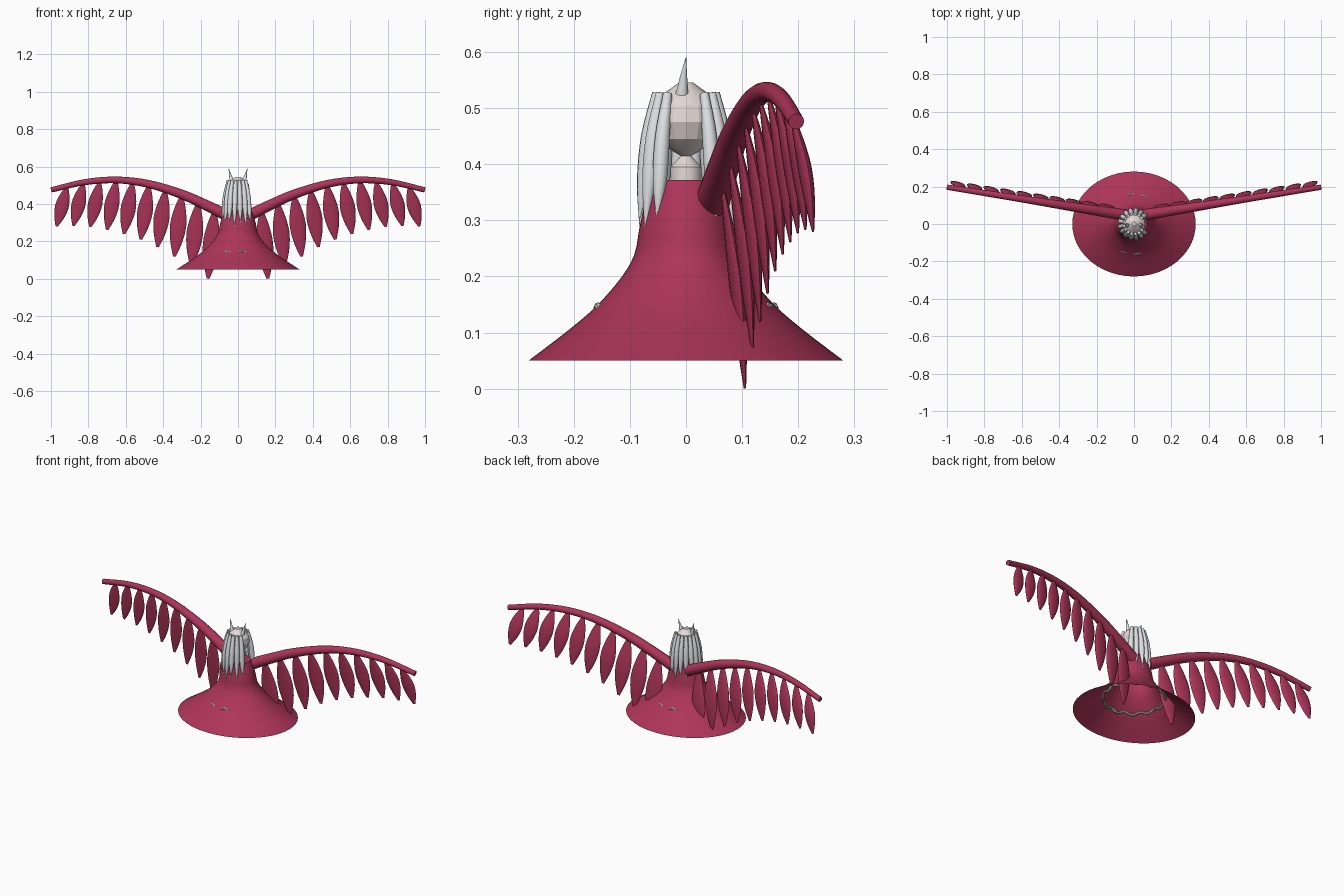
import bpy, bmesh, math
from mathutils import Vector

if "Cube" in bpy.data.objects:
    bpy.data.objects.remove(bpy.data.objects["Cube"])


def material(name, rgb):
    m = bpy.data.materials.new(name)
    m.diffuse_color = (*rgb, 1)
    m.use_nodes = True
    m.node_tree.nodes["Principled BSDF"].inputs["Base Color"].default_value = m.diffuse_color
    return m


CRIMSON = material("crimson", (0.42, 0.035, 0.105))
SKIN = material("skin", (0.78, 0.70, 0.68))
SILVER = material("silver", (0.75, 0.77, 0.79))
TRIM = material("trim", (0.5, 0.52, 0.52))


def finish(bm, name, mat, angle=40):
    bmesh.ops.recalc_face_normals(bm, faces=bm.faces)
    me = bpy.data.meshes.new(name)
    bm.to_mesh(me)
    bm.free()
    me.materials.append(mat)
    ob = bpy.data.objects.new(name, me)
    bpy.context.collection.objects.link(ob)
    bpy.ops.object.select_all(action='DESELECT')
    bpy.context.view_layer.objects.active = ob
    ob.select_set(True)
    bpy.ops.object.shade_smooth_by_angle(angle=math.radians(angle))
    return ob


def bridge(bm, rings):
    for a, b in zip(rings, rings[1:]):
        n = len(a)
        for i in range(n):
            j = (i + 1) % n
            bm.faces.new((a[i], a[j], b[j], b[i]))


def smooth_path(pts, steps):
    # Catmull-Rom resampling of (x, y, z, half width, half thickness)
    p = [Vector(q) for q in pts]
    p = [2 * p[0] - p[1]] + p + [2 * p[-1] - p[-2]]
    out = []
    for k in range(1, len(p) - 2):
        a, b, c, d = p[k - 1:k + 3]
        for s in range(steps):
            t = s / steps
            out.append(0.5 * (2 * b + (c - a) * t + (2 * a - 5 * b + 4 * c - d) * t * t
                              + (3 * b - a - 3 * c + d) * t ** 3))
    return out + [p[-2]]


def sweep(name, pts, side, mat, sides=12, steps=4):
    path = smooth_path(pts, steps)
    pos = [Vector(q[:3]) for q in path]
    bm = bmesh.new()
    rings = []
    for k, q in enumerate(path):
        t = (pos[min(k + 1, len(pos) - 1)] - pos[max(k - 1, 0)]).normalized()
        u = Vector(side)
        u = (u - t * u.dot(t)).normalized()
        v = t.cross(u)
        w, h = max(q[3], 0.0008), max(q[4], 0.0008)
        rings.append([bm.verts.new(pos[k] + u * w * math.cos(2 * math.pi * i / sides)
                                   + v * h * math.sin(2 * math.pi * i / sides))
                      for i in range(sides)])
    bridge(bm, rings)
    bm.faces.new(rings[0])
    bm.faces.new(rings[-1])
    return finish(bm, name, mat)


def lathe(name, profile, mat, sides, sy=1.0, cap_start=False, angle=40):
    bm = bmesh.new()
    rings = [[bm.verts.new((r * math.cos(2 * math.pi * i / sides),
                            r * sy * math.sin(2 * math.pi * i / sides), z))
              for i in range(sides)] for r, z in profile]
    bridge(bm, rings)
    bm.faces.new(rings[-1])
    if cap_start:
        bm.faces.new(rings[0])
    return finish(bm, name, mat, angle)


# Bell-shaped gown, open underneath
gown = smooth_path([(0.33, 0.05, 0, 0, 0), (0.244, 0.106, 0, 0, 0), (0.187, 0.148, 0, 0, 0),
                    (0.135, 0.199, 0, 0, 0), (0.108, 0.24, 0, 0, 0), (0.098, 0.285, 0, 0, 0),
                    (0.086, 0.33, 0, 0, 0), (0.07, 0.372, 0, 0, 0)], 3)
lathe("gown", [(q[0], q[1]) for q in gown], CRIMSON, 48, 0.85)

# Wavy trim ring that peeks through the gown
N = 144
ring = []
for i in range(N + 1):
    a = 2 * math.pi * i / N
    ring.append((0.158 * math.cos(a), 0.158 * math.sin(a),
                 0.14 + 0.007 * math.cos(12 * (a - math.radians(8))), 0.007, 0.007))
sweep("gown_trim", ring, (0, 0, 1), TRIM, 8, 1)

# Head and neck
lathe("head", [(0.008, 0.414), (0.028, 0.426), (0.05, 0.445), (0.062, 0.475),
               (0.058, 0.505), (0.044, 0.523), (0.012, 0.546)], SKIN, 16, cap_start=True, angle=20)
lathe("neck", [(0.028, 0.36), (0.028, 0.395), (0.008, 0.416)], SKIN, 16)

# Hair strands around the head, parted at the +x side
COUNT = 14
for i in range(COUNT):
    a = math.radians(38 + 284 * i / (COUNT - 1))
    c, s = math.cos(a), math.sin(a)
    tip = 0.28 + 0.022 * (i % 2)
    pts = [(r * c, r * s, z, w, w) for r, z, w in
           ((0.053, 0.527, 0.008), (0.068, 0.45, 0.013), (0.076, 0.37, 0.0125), (0.084, tip, 0.001))]
    sweep(f"hair_strand_{i}", pts, (-s, c, 0), SILVER, 10)

# Wings: arm with hanging feathers, mirrored left and right
ARM = [(0.05, 0.335, 0.031), (0.17, 0.394, 0.028), (0.3, 0.452, 0.025), (0.48, 0.508, 0.021),
       (0.65, 0.529, 0.018), (0.82, 0.517, 0.016), (0.998, 0.476, 0.014)]
TIPS = [0.001, 0.07, 0.12, 0.17, 0.21, 0.24, 0.262, 0.278, 0.284, 0.281]


def arm_y(x):
    return 0.04 + 0.157 * x


def arm_z(x):
    for (x0, z0, _), (x1, z1, _) in zip(ARM, ARM[1:]):
        if x <= x1:
            return z0 + (z1 - z0) * (x - x0) / (x1 - x0)
    return ARM[-1][1]


for sx, label in ((-1, "left"), (1, "right")):
    sweep(f"wing_arm_{label}", [(sx * x, arm_y(x), z, r, r) for x, z, r in ARM],
          (0, 1, 0), CRIMSON, 16, 5)
    for i, tip_z in enumerate(TIPS):
        x = 0.125 + 0.0875 * i
        top = Vector((sx * x, arm_y(x) + 0.003, arm_z(x)))
        tip = Vector((sx * (x + 0.035 + 0.0025 * i), 0.105 + 0.0135 * i, tip_z))
        half = 0.045 - 0.001 * i
        pts = []
        for t, w in ((0, 0.15), (0.2, 0.65), (0.42, 0.98), (0.6, 0.97), (0.8, 0.68), (1, 0.17)):
            p = top.lerp(tip, t) + Vector((0, 0.006 * math.sin(math.pi * t), 0))
            pts.append((*p, half * w, 0.011 * w))
        sweep(f"feather_{label}_{i}", pts, (sx, 0.157, 0), CRIMSON, 12, 3)
    # Horn
    sweep(f"horn_{label}", [(sx * 0.034, -0.007, 0.525, 0.0115, 0.0115),
                            (sx * 0.042, -0.004, 0.558, 0.006, 0.006),
                            (sx * 0.05, 0.0, 0.59, 0.0005, 0.0005)], (0, 1, 0), SILVER, 12)
